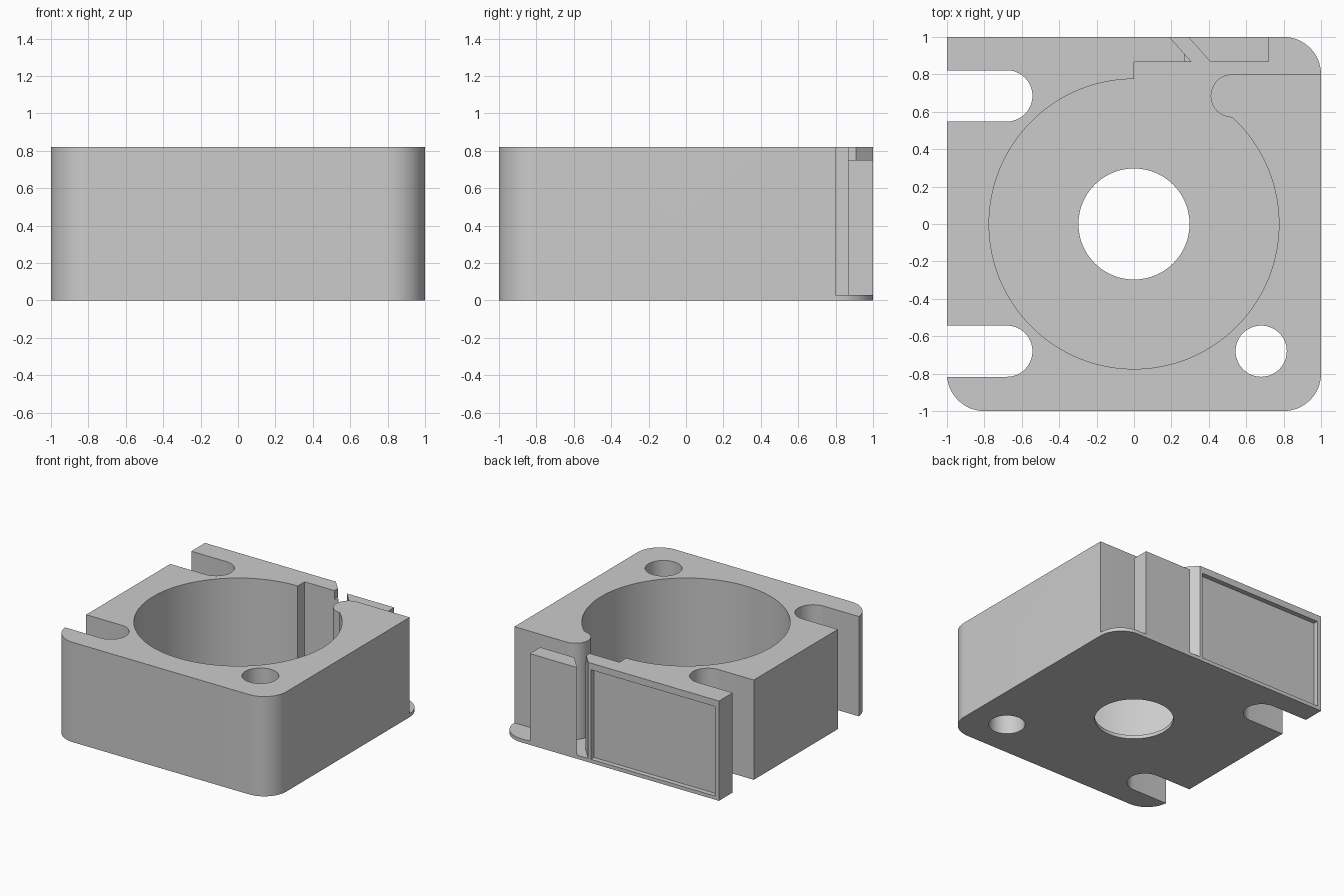
import bpy, bmesh
from math import radians, cos, sin

cube = bpy.data.objects.get("Cube")
if cube:
    bpy.data.objects.remove(cube, do_unlink=True)

HEIGHT, FLOOR, NOTCH = 0.82, 0.03, 0.75

grey = bpy.data.materials.new("plain_grey")
grey.use_nodes = True
grey.diffuse_color = (0.6, 0.6, 0.6, 1)
grey.node_tree.nodes["Principled BSDF"].inputs["Base Color"].default_value = (0.6, 0.6, 0.6, 1)


def arc(cx, cy, r, start, end, steps):
    angles = [radians(start + (end - start) * i / steps) for i in range(steps + 1)]
    return [(cx + r * cos(a), cy + r * sin(a)) for a in angles]


def circle(cx, cy, r, steps=64):
    return arc(cx, cy, r, 0, 360, steps)[:-1]


def box(x0, x1, y0, y1):
    return [(x0, y0), (x1, y0), (x1, y1), (x0, y1)]


def prism(name, outline, z0, z1):
    """Extrude a closed outline between two heights."""
    bm = bmesh.new()
    face = bm.faces.new([bm.verts.new((x, y, z0)) for x, y in outline])
    top = bmesh.ops.extrude_face_region(bm, geom=[face])["geom"]
    for v in top:
        if isinstance(v, bmesh.types.BMVert):
            v.co.z = z1
    bmesh.ops.recalc_face_normals(bm, faces=bm.faces)
    mesh = bpy.data.meshes.new(name)
    bm.to_mesh(mesh)
    bm.free()
    mesh.materials.append(grey)
    obj = bpy.data.objects.new(name, mesh)
    bpy.context.collection.objects.link(obj)
    return obj


# Block with three rounded corners and one square corner
body = prism("housing", arc(-0.8, -0.8, 0.2, 180, 270, 16) + arc(0.8, -0.8, 0.2, 270, 360, 16)
             + arc(0.8, 0.8, 0.2, 0, 90, 16) + [(-1, 1)], 0, HEIGHT)

# Round chamber running past the rounded finger into the outlet and the slanted slit
chamber = (arc(0, 0, 0.775, 90, 407, 112)
           + arc(0.525, 0.685, 0.115, -90, -270, 24)
           + [(1.1, 0.8), (1.1, 1.1), (0.72, 1.1), (0.72, 0.865), (0.41, 0.865),
              (0.2, 1.1), (0.1, 1.1), (0.31, 0.865), (0, 0.865)])


def slot(y):
    return arc(-0.68, y, 0.137, -90, 90, 24) + [(-1.1, y + 0.137), (-1.1, y - 0.137)]


cutters = [
    prism("chamber_cutter", chamber, FLOOR, 1),
    prism("centre_hole_cutter", circle(0, 0, 0.297), -0.1, 0.2),
    prism("screw_hole_cutter", circle(0.68, -0.68, 0.137, 48), -0.1, 1),
    prism("front_slot_cutter", slot(-0.68), -0.1, 1),
    prism("back_slot_cutter", slot(0.685), -0.1, 1),
    # Lowered top of the short back plate and slit edge
    prism("notch_cutter", box(0.27, 0.75, 0.83, 1.1), NOTCH, 1),
    # Shallow framed panel on the back
    prism("panel_cutter", box(-0.965, 0.165, 0.96, 1.1), 0.03, 0.765),
]

bpy.context.view_layer.objects.active = body
for cutter in cutters:
    cutter.hide_render = True
    mod = body.modifiers.new(cutter.name, 'BOOLEAN')
    mod.operation = 'DIFFERENCE'
    mod.solver = 'EXACT'
    mod.object = cutter
    bpy.ops.object.modifier_apply(modifier=mod.name)
    bpy.data.objects.remove(cutter, do_unlink=True)

# Smooth curved walls, crisp edges
bpy.ops.object.select_all(action='DESELECT')
body.select_set(True)
bpy.ops.object.shade_smooth_by_angle(angle=radians(30))
